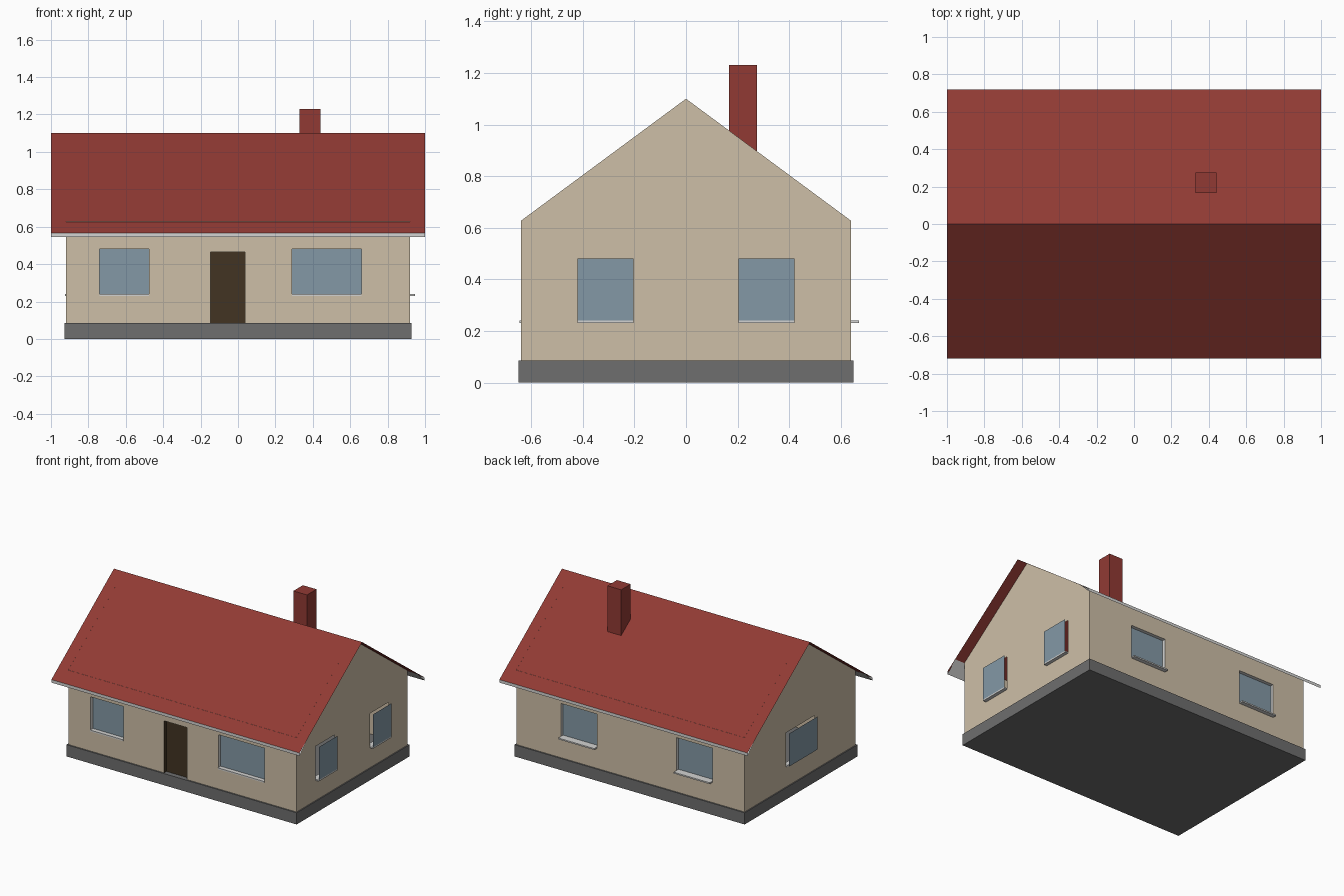
import bpy
from mathutils import Matrix, Vector
from math import radians

if "Cube" in bpy.data.objects:
    bpy.data.objects.remove(bpy.data.objects["Cube"])


def srgb(r, g, b):
    lin = [(c / 255 / 12.92) if c < 10 else ((c / 255 + 0.055) / 1.055) ** 2.4 for c in (r, g, b)]
    return (*lin, 1)


def material(name, *rgb):
    m = bpy.data.materials.new(name)
    m.diffuse_color = srgb(*rgb)
    m.use_nodes = True
    m.node_tree.nodes["Principled BSDF"].inputs["Base Color"].default_value = m.diffuse_color
    return m


WALL = material("cream_wall", 206, 191, 167)
RED = material("red_tile", 145, 58, 52)
GREY = material("grey_plinth", 110, 110, 110)
GLASS = material("blue_glass", 132, 153, 166)
DOOR = material("dark_brown_door", 66, 52, 34)
TRIM = material("light_grey_trim", 212, 212, 210)


def mesh(name, faces, mat, angle=0):
    """Object from a list of polygons, turned about z."""
    rot = Matrix.Rotation(radians(angle), 3, 'Z')
    verts, polys, index = [], [], {}
    for face in faces:
        poly = []
        for p in face:
            key = tuple(round(c, 5) for c in p)
            if key not in index:
                index[key] = len(verts)
                verts.append(rot @ Vector(p))
            poly.append(index[key])
        polys.append(poly)
    me = bpy.data.meshes.new(name)
    me.from_pydata(verts, [], polys)
    me.materials.append(mat)
    ob = bpy.data.objects.new(name, me)
    bpy.context.collection.objects.link(ob)
    return ob


def box(name, x0, x1, y0, y1, z0, z1, mat, angle=0):
    a, b, c, d = (x0, y0), (x1, y0), (x1, y1), (x0, y1)
    faces = [[(*p, z0) for p in (d, c, b, a)], [(*p, z1) for p in (a, b, c, d)]]
    for p, q in ((a, b), (b, c), (c, d), (d, a)):
        faces.append([(*p, z0), (*q, z0), (*q, z1), (*p, z1)])
    return mesh(name, faces, mat, angle)


def plate(u0, u1, z0, z1, y):
    return [(u0, y, z0), (u1, y, z0), (u1, y, z1), (u0, y, z1)]


WX, WY = 0.92, 0.64              # wall half sizes
BASE, TOP, APEX = 0.085, 0.627, 1.10
EAVE_Y, EAVE_Z, EAVE_LOW = 0.72, 0.567, 0.545
SILL, HEAD = 0.24, 0.48

# Plinth
box("plinth", -0.928, 0.928, -0.65, 0.65, 0, BASE, GREY)


def wall(name, angle, half, dist, windows, pane_out, sill_out, gable=False, door=None):
    """Wall sheet with openings, plus its panes, reveals and sills."""
    holes = [(a, b, SILL, HEAD) for a, b in windows] + ([door] if door else [])
    us = sorted({-half, half, *[h[0] for h in holes], *[h[1] for h in holes]})
    zs = sorted({BASE, TOP, *[h[2] for h in holes], *[h[3] for h in holes]})
    faces = []
    for u0, u1 in zip(us, us[1:]):
        for z0, z1 in zip(zs, zs[1:]):
            u, z = (u0 + u1) / 2, (z0 + z1) / 2
            if not any(h[0] < u < h[1] and h[2] < z < h[3] for h in holes):
                faces.append(plate(u0, u1, z0, z1, -dist))
    if gable:
        faces.append([(u, -dist, TOP) for u in us] + [(0, -dist, APEX)])
    mesh(name + "_wall", faces, WALL, angle)

    for i, (u0, u1, z0, z1) in enumerate(holes):
        is_door = holes[i] == door
        part = name + ("_door" if is_door else f"_window_{i + 1}")
        y = -dist - pane_out
        mesh(part, [plate(u0, u1, z0, z1, y)], DOOR if is_door else GLASS, angle)
        if pane_out < 0:         # recessed panes get reveals
            ring = [(u0, z0), (u0, z1), (u1, z1), (u1, z0)]
            sides = [[(a, -dist, c), (a, y, c), (b, y, d), (b, -dist, d)]
                     for (a, c), (b, d) in zip(ring, ring[1:])]
            mesh(part + "_reveal", sides, DOOR if is_door else TRIM, angle)
        if not is_door:
            box(part + "_sill", u0, u1, -dist - sill_out, -dist + 0.03,
                SILL - 0.01, SILL, TRIM, angle)


wall("front", 0, WX, WY, [(-0.74, -0.476), (0.29, 0.66)], -0.027, 0.005,
     door=(-0.147, 0.037, BASE, 0.464))
wall("right", 90, WY, WX, [(-0.42, -0.203), (0.203, 0.42)], 0.025, 0.025, gable=True)
wall("back", 180, WX, WY, [(-0.56, -0.27), (0.37, 0.66)], -0.025, 0.03)
wall("left", 270, WY, WX, [(-0.163, 0.163)], 0.025, 0.005, gable=True)

# Roof slopes are thin sheets; each has a fascia and a sloping soffit
for side, angle in (("front", 0), ("back", 180)):
    mesh(side + "_roof", [[(-1, -EAVE_Y, EAVE_Z), (1, -EAVE_Y, EAVE_Z),
                           (1, 0, APEX), (-1, 0, APEX)]], RED, angle)
    mesh(side + "_fascia", [plate(-1, 1, EAVE_LOW, EAVE_Z, -EAVE_Y)], TRIM, angle)
    mesh(side + "_soffit", [[(-1, -EAVE_Y, EAVE_LOW), (-1, -WY, TOP - 0.004),
                             (1, -WY, TOP - 0.004), (1, -EAVE_Y, EAVE_LOW)]], TRIM, angle)

# Chimney
box("chimney", 0.33, 0.44, 0.166, 0.275, 0.88, 1.23, RED)
